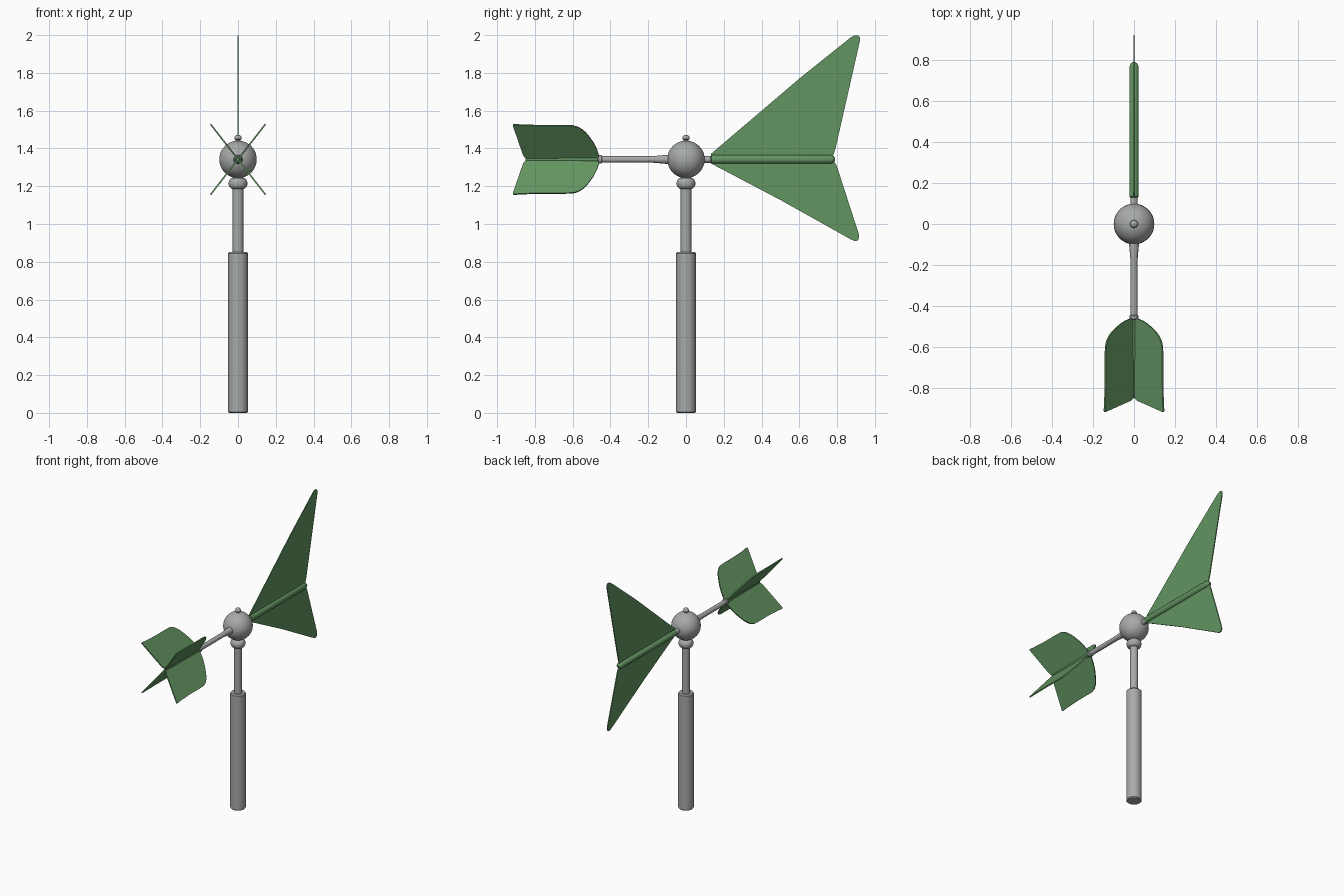
import bpy, bmesh, math
from mathutils import Vector

if "Cube" in bpy.data.objects:
    bpy.data.objects.remove(bpy.data.objects["Cube"])

HUB_Z = 1.342


def material(name, rgb):
    m = bpy.data.materials.new(name)
    m.diffuse_color = (*rgb, 1)
    m.use_nodes = True
    m.node_tree.nodes["Principled BSDF"].inputs["Base Color"].default_value = m.diffuse_color
    return m


GREY = material("grey_metal", (0.39, 0.40, 0.40))
GREEN = material("green_paint", (0.125, 0.30, 0.12))


def finish(bm, name, mat):
    bmesh.ops.recalc_face_normals(bm, faces=bm.faces)
    mesh = bpy.data.meshes.new(name)
    bm.to_mesh(mesh)
    bm.free()
    ob = bpy.data.objects.new(name, mesh)
    bpy.context.collection.objects.link(ob)
    mesh.materials.append(mat)
    bpy.ops.object.select_all(action='DESELECT')
    ob.select_set(True)
    bpy.context.view_layer.objects.active = ob
    bpy.ops.object.shade_smooth_by_angle(angle=math.radians(35))
    return ob


def lathe(name, profile, mat, along_y=False, seg=40):
    """Turn (radius, position) points round the z axis, or round the hub's y axis."""
    bm = bmesh.new()
    rings = []
    for r, t in profile:
        ring = []
        for i in range(seg):
            a = 2 * math.pi * i / seg
            c, s = r * math.cos(a), r * math.sin(a)
            ring.append(bm.verts.new((c, t, HUB_Z + s) if along_y else (c, s, t)))
        rings.append(ring)
    for a, b in zip(rings, rings[1:]):
        for i in range(seg):
            j = (i + 1) % seg
            bm.faces.new((a[i], a[j], b[j], b[i]))
    bm.faces.new(rings[0])
    bm.faces.new(rings[-1])
    return finish(bm, name, mat)


def plate(name, outline, across, thick, mat):
    """Thin sheet: outline of (y, distance along 'across') points from the hub axis."""
    across = Vector(across)
    normal = across.normalized().cross(Vector((0, 1, 0))) * thick / 2
    bm = bmesh.new()
    pts = [Vector((0, y, HUB_Z)) + across * d for y, d in outline]
    front = [bm.verts.new(p + normal) for p in pts]
    back = [bm.verts.new(p - normal) for p in pts]
    bm.faces.new(front)
    bm.faces.new(back[::-1])
    n = len(pts)
    for i in range(n):
        j = (i + 1) % n
        bm.faces.new((front[i], back[i], back[j], front[j]))
    return finish(bm, name, mat)


# Post: thick lower tube and thin upper shaft
lathe("lower_post", [(0.046, 0), (0.052, 0.006), (0.052, 0.845), (0.046, 0.852)], GREY)
lathe("upper_post", [(0.028, 0.84), (0.028, 1.26)], GREY)

# Rounded collar under the ball
collar = [(0.028 + 0.022 * math.cos(a), 1.215 + 0.029 * math.sin(a))
          for a in [math.radians(-90 + 15 * k) for k in range(13)]]
lathe("collar", collar, GREY)

# Ball hub
bm = bmesh.new()
bmesh.ops.create_uvsphere(bm, u_segments=48, v_segments=32, radius=0.099)
bmesh.ops.translate(bm, verts=bm.verts, vec=(0, 0, HUB_Z))
finish(bm, "ball_hub", GREY)

# Small finial on top
lathe("finial", [(0.013, 1.43), (0.013, 1.445), (0.019, 1.449), (0.019, 1.459),
                 (0.014, 1.468), (0.006, 1.472)], GREY, seg=24)

# Horizontal arm, flared next to the ball
lathe("arm", [(0.017, -0.46), (0.017, -0.18), (0.024, -0.10), (0.024, -0.05),
              (0.018, 0.0), (0.018, 0.16)], GREY, True, 24)
lathe("arm_end_ring", [(0.017, -0.468), (0.022, -0.463), (0.022, -0.448),
                       (0.017, -0.444)], GREY, True, 24)

# Green sleeve carrying the tail
lathe("tail_sleeve", [(0.018, 0.13), (0.023, 0.134), (0.023, 0.765), (0.017, 0.782),
                      (0.006, 0.79)], GREEN, True, 24)

# Tail sheet, larger wing above and smaller wing below
upper = [(0.133, 0.0), (0.133, 0.030), (0.605, 0.432), (0.875, 0.648), (0.893, 0.657),
         (0.910, 0.657), (0.920, 0.648), (0.921, 0.628), (0.792, 0.060), (0.784, 0.035),
         (0.772, 0.0)]
lower = [(0.133, 0.0), (0.133, 0.022), (0.500, 0.215), (0.870, 0.422), (0.892, 0.432),
         (0.908, 0.430), (0.917, 0.416), (0.915, 0.395), (0.800, 0.040), (0.790, 0.020),
         (0.772, 0.0)]
plate("tail_upper_wing", upper, (0, 0, 1), 0.007, GREEN)
plate("tail_lower_wing", lower, (0, 0, -1), 0.007, GREEN)

# Four crossed arrow fins with rounded front shoulders
fin = [(-0.456, 0.0), (-0.460, 0.10), (-0.472, 0.29), (-0.488, 0.46), (-0.510, 0.63),
       (-0.530, 0.76), (-0.550, 0.85), (-0.572, 0.92), (-0.600, 0.96), (-0.640, 0.965),
       (-0.760, 0.965), (-0.880, 0.985), (-0.908, 1.0), (-0.917, 0.99), (-0.917, 0.97),
       (-0.862, 0.12), (-0.850, 0.04), (-0.848, 0.0)]
for i, (sx, sz) in enumerate([(1, 1), (-1, 1), (-1, -1), (1, -1)]):
    plate(f"arrow_fin_{i + 1}", fin, (0.145 * sx, 0, 0.186 * sz), 0.008, GREEN)

# Slim core where the fins meet
lathe("fin_core", [(0.008, -0.85), (0.010, -0.845), (0.014, -0.46)], GREEN, True, 16)
